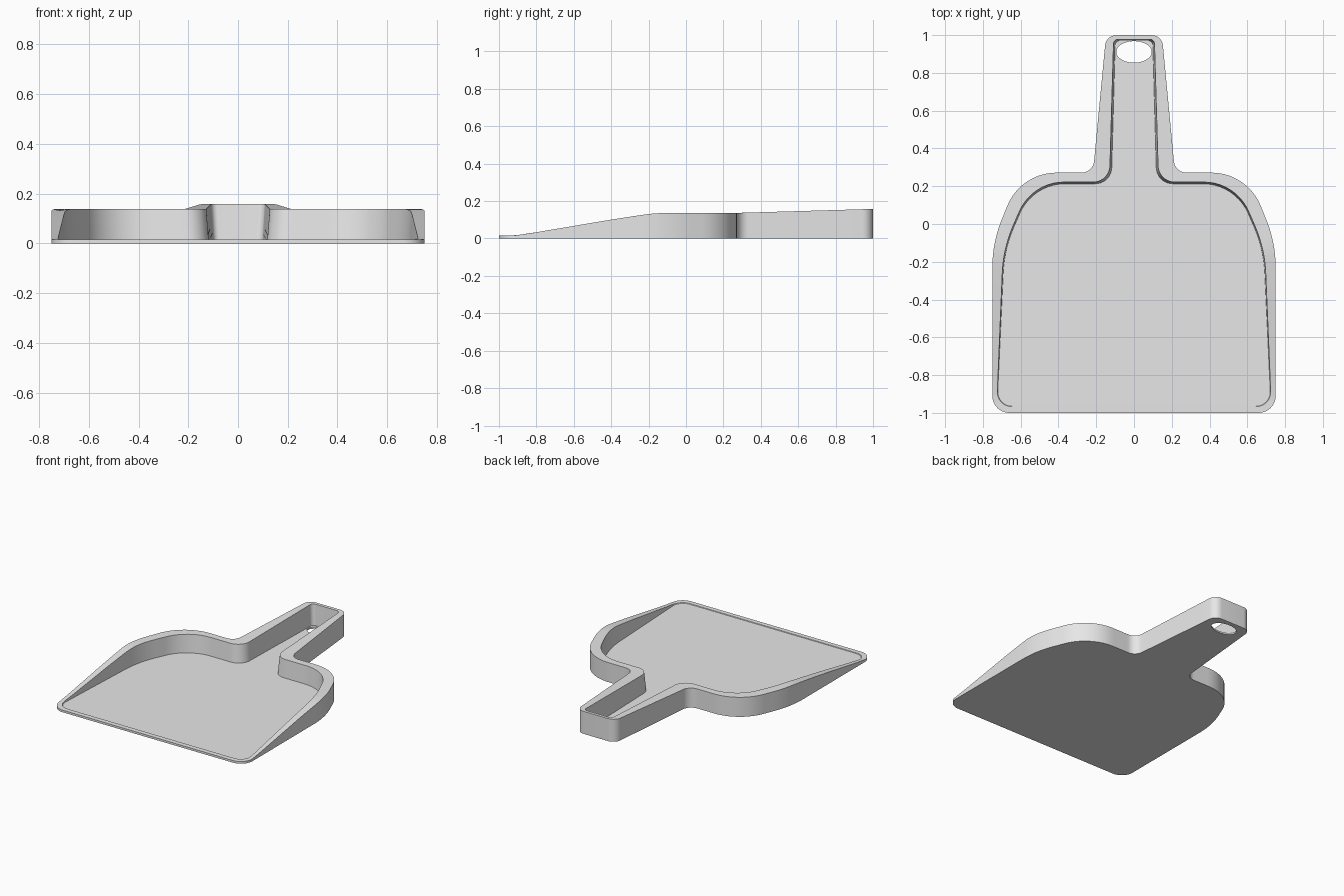
import bpy, bmesh, math
from mathutils import Vector

cube = bpy.data.objects.get("Cube")
if cube:
    bpy.data.objects.remove(cube, do_unlink=True)

FLOOR_Z = 0.011
ARC_STEPS = 10
SIDE_STEPS = 8

# Half outlines as corners (x, y, fillet tangent length), front centre to back centre
OUTER = [(0, -1, 0), (0.75, -1, 0.09), (0.75, -0.10, 0.13), (0.60, 0.272, 0.19),
         (0.217, 0.272, 0.06), (0.148, 1, 0.055), (0, 1, 0)]
RIM = [(0, -0.967, 0), (0.727, -0.967, 0.08), (0.692, -0.13, 0.13), (0.54, 0.222, 0.17),
       (0.13, 0.222, 0.085), (0.108, 0.978, 0.025), (0, 0.978, 0)]
FLOOR = [(0, -0.965, 0), (0.725, -0.965, 0.08), (0.686, -0.13, 0.13), (0.535, 0.213, 0.17),
         (0.12, 0.213, 0.085), (0.099, 0.971, 0.025), (0, 0.971, 0)]
# Rim height along the length (y, z)
HEIGHT = [(-1, 0.015), (-0.92, 0.016), (-0.85, 0.025), (-0.4, 0.101), (-0.25, 0.124),
          (-0.19, 0.132), (-0.12, 0.137), (0.28, 0.137), (1, 0.158)]


def rim_height(y):
    for (y0, z0), (y1, z1) in zip(HEIGHT, HEIGHT[1:]):
        if y <= y1:
            return z0 + (z1 - z0) * (y - y0) / (y1 - y0)
    return HEIGHT[-1][1]


def outline(corners):
    """Closed mirrored outline with circular fillets and divided straight runs."""
    half = [Vector(corners[0][:2])]
    for i in range(1, len(corners) - 1):
        p = Vector(corners[i][:2])
        d0 = (Vector(corners[i - 1][:2]) - p).normalized()
        d1 = (Vector(corners[i + 1][:2]) - p).normalized()
        a, b = p + d0 * corners[i][2], p + d1 * corners[i][2]
        w = math.sin(d0.angle(d1) / 2)
        start = half[-1]
        half += [start.lerp(a, k / SIDE_STEPS) for k in range(1, SIDE_STEPS)]
        for k in range(ARC_STEPS + 1):
            t = k / ARC_STEPS
            c0, c1, c2 = (1 - t) ** 2, 2 * w * t * (1 - t), t * t
            half.append((a * c0 + p * c1 + b * c2) / (c0 + c1 + c2))
    half.append(Vector(corners[-1][:2]))
    return half + [Vector((-v.x, v.y)) for v in reversed(half[1:-1])]


bm = bmesh.new()


def add_loop(points, height):
    return [bm.verts.new((p.x, p.y, height(p.y))) for p in points]


def bridge(a, b):
    n = len(a)
    for i in range(n):
        j = (i + 1) % n
        bm.faces.new((a[i], a[j], b[j], b[i]))


def fill(*loops):
    edges = []
    for lp in loops:
        for a, b in zip(lp, lp[1:] + lp[:1]):
            edges.append(bm.edges.get((a, b)) or bm.edges.new((a, b)))
    bmesh.ops.triangle_fill(bm, use_beauty=True, use_dissolve=False, edges=edges)


# Walls: outside, rim top, inside
base = add_loop(outline(OUTER), lambda y: 0.0)
outer_top = add_loop(outline(OUTER), rim_height)
inner_top = add_loop(outline(RIM), rim_height)
inner_floor = add_loop(outline(FLOOR), lambda y: FLOOR_Z)
bridge(base, outer_top)
bridge(outer_top, inner_top)
bridge(inner_top, inner_floor)

# Oval hanging hole through the floor of the handle
oval = [Vector((0.094 * math.cos(a), 0.911 + 0.057 * math.sin(a)))
        for a in (math.tau * k / 40 for k in range(40))]
hole_top = add_loop(oval, lambda y: FLOOR_Z)
hole_base = add_loop(oval, lambda y: 0.0)
bridge(hole_top, hole_base)

# Floor and underside
fill(inner_floor, hole_top)
fill(base, hole_base)
bmesh.ops.recalc_face_normals(bm, faces=bm.faces[:])

mesh = bpy.data.meshes.new("dustpan")
bm.to_mesh(mesh)
bm.free()
pan = bpy.data.objects.new("dustpan", mesh)
bpy.context.collection.objects.link(pan)

# Plain grey plastic
grey = bpy.data.materials.new("light_grey")
grey.use_nodes = True
grey.diffuse_color = (0.8, 0.8, 0.8, 1)
grey.node_tree.nodes["Principled BSDF"].inputs["Base Color"].default_value = (0.8, 0.8, 0.8, 1)
mesh.materials.append(grey)

bpy.ops.object.select_all(action="DESELECT")
pan.select_set(True)
bpy.context.view_layer.objects.active = pan
bpy.ops.object.shade_smooth_by_angle(angle=math.radians(30))
